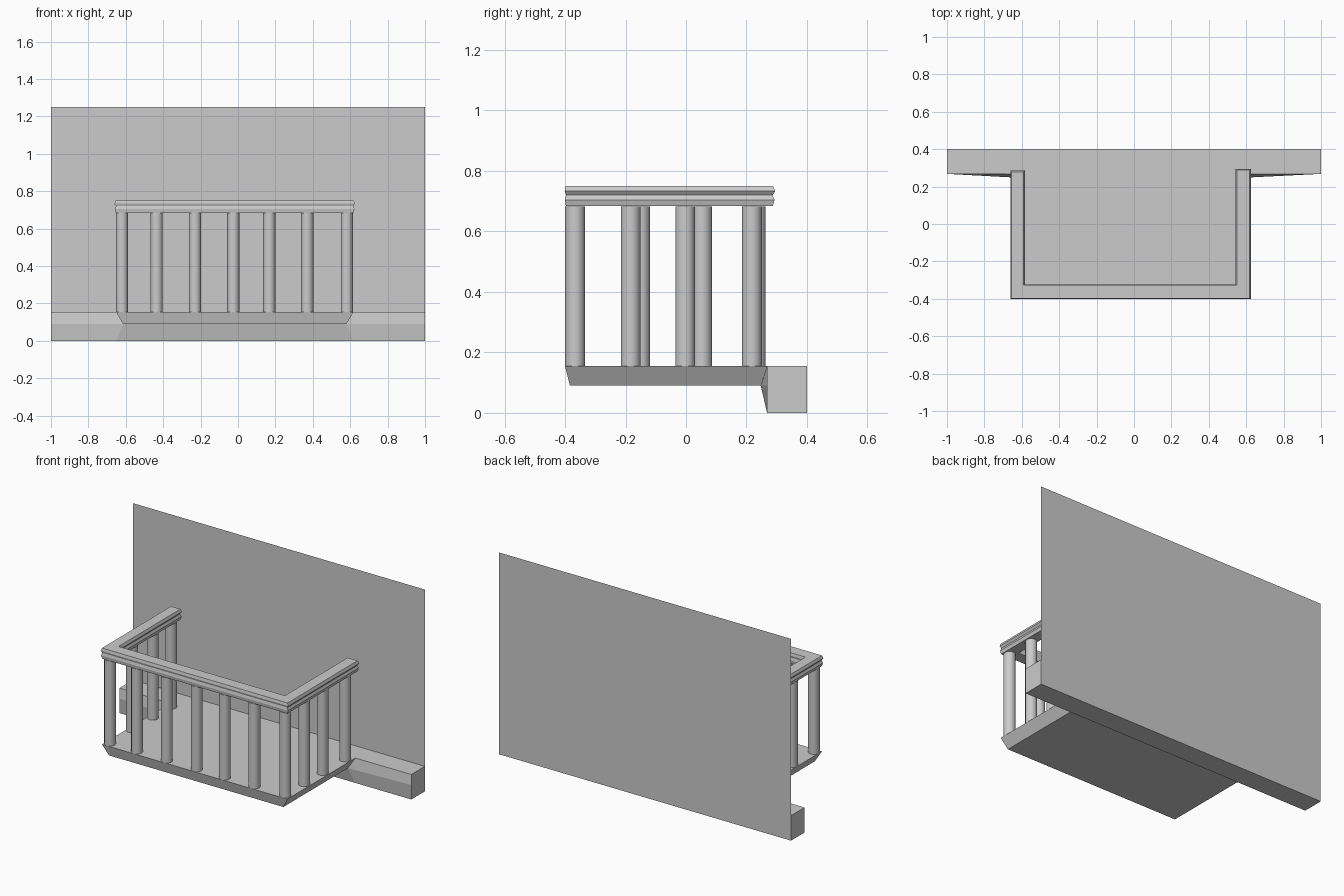
import bpy, bmesh
from math import radians

if "Cube" in bpy.data.objects:
    bpy.data.objects.remove(bpy.data.objects["Cube"])


def loft(name, loops, skip=(), caps=(True, True)):
    """Bridge equal-length point loops; skip holds (section, side) quads left open."""
    bm = bmesh.new()
    rings = [[bm.verts.new(p) for p in loop] for loop in loops]
    n = len(rings[0])
    for s, (a, b) in enumerate(zip(rings, rings[1:])):
        for i in range(n):
            if (s, i) not in skip:
                j = (i + 1) % n
                bm.faces.new((a[i], a[j], b[j], b[i]))
    if caps[0]:
        bm.faces.new(rings[0][::-1])
    if caps[1]:
        bm.faces.new(rings[-1])
    bmesh.ops.recalc_face_normals(bm, faces=bm.faces)
    me = bpy.data.meshes.new(name)
    bm.to_mesh(me)
    bm.free()
    ob = bpy.data.objects.new(name, me)
    bpy.context.collection.objects.link(ob)
    return ob


Z0, Z1, Z2 = 0.0, 0.09, 0.155      # ground, slab underside, floor
BACK = 0.40

# Wall sheet
bpy.ops.mesh.primitive_grid_add(x_subdivisions=1, y_subdivisions=1, size=1,
                                location=(0, BACK, 0.625), rotation=(radians(90), 0, 0))
wall = bpy.context.object
wall.name = "wall"
wall.scale = (2, 1.25, 1)


# Ledge along the foot of the wall, pulled forward where it meets the slab
def station(xs, ys):
    fronts = list(zip(xs, ys, (Z0, Z1, Z2)))
    return [(xs[0], BACK, Z0), *fronts, (xs[2], BACK, Z2)]


end, mid = (0.268, 0.268, 0.268), (0.268, 0.247, 0.266)
loft("ledge",
     [station((-1, -1, -1), end), station((-0.65, -0.615, -0.652), mid),
      station((0.615, 0.58, 0.618), mid), station((1, 1, 1), end)],
     skip={(0, 4), (1, 4), (2, 4), (1, 2)})

# Balcony floor slab with sloped edges
loft("floor_slab",
     [[(-0.615, 0.247, Z1), (-0.615, -0.384, Z1), (0.58, -0.384, Z1), (0.58, 0.247, Z1)],
      [(-0.652, 0.266, Z2), (-0.652, -0.40, Z2), (0.618, -0.40, Z2), (0.618, 0.266, Z2)]],
     skip={(0, 3)})


# U-shaped moulded handrail
def u_outline(z, d):
    xl, xr, yf = -0.661 + d, 0.625 - d, -0.401 + d * 0.5
    il, ir, iy = -0.583 - d, 0.543 + d, -0.323 - d * 0.5
    yl, yr = 0.286 - d, 0.295 - d
    return [(x, y, z) for x, y in ((xl, yl), (xl, yf), (xr, yf), (xr, yr),
                                   (ir, yr), (ir, iy), (il, iy), (il, yl))]


profile = [(0.684, 0.008), (0.704, 0.002), (0.720, 0.009), (0.733, 0.0), (0.750, 0.007)]
loft("handrail", [u_outline(z, d) for z, d in profile])

# Round balusters: front row, then both sides
spots = [(x, -0.367) for x in (-0.62, -0.435, -0.23, -0.025, 0.167, 0.37, 0.582)]
spots += [(0.582, y) for y in (-0.183, -0.003, 0.218)]
spots += [(-0.62, y) for y in (-0.152, 0.053, 0.231)]
TOP = 0.682
for i, (x, y) in enumerate(spots):
    bpy.ops.mesh.primitive_cylinder_add(vertices=32, radius=0.0325, depth=TOP - Z2,
                                        location=(x, y, (TOP + Z2) / 2))
    bpy.context.object.name = f"baluster_{i + 1}"
    bpy.ops.object.shade_smooth_by_angle(angle=radians(40))
